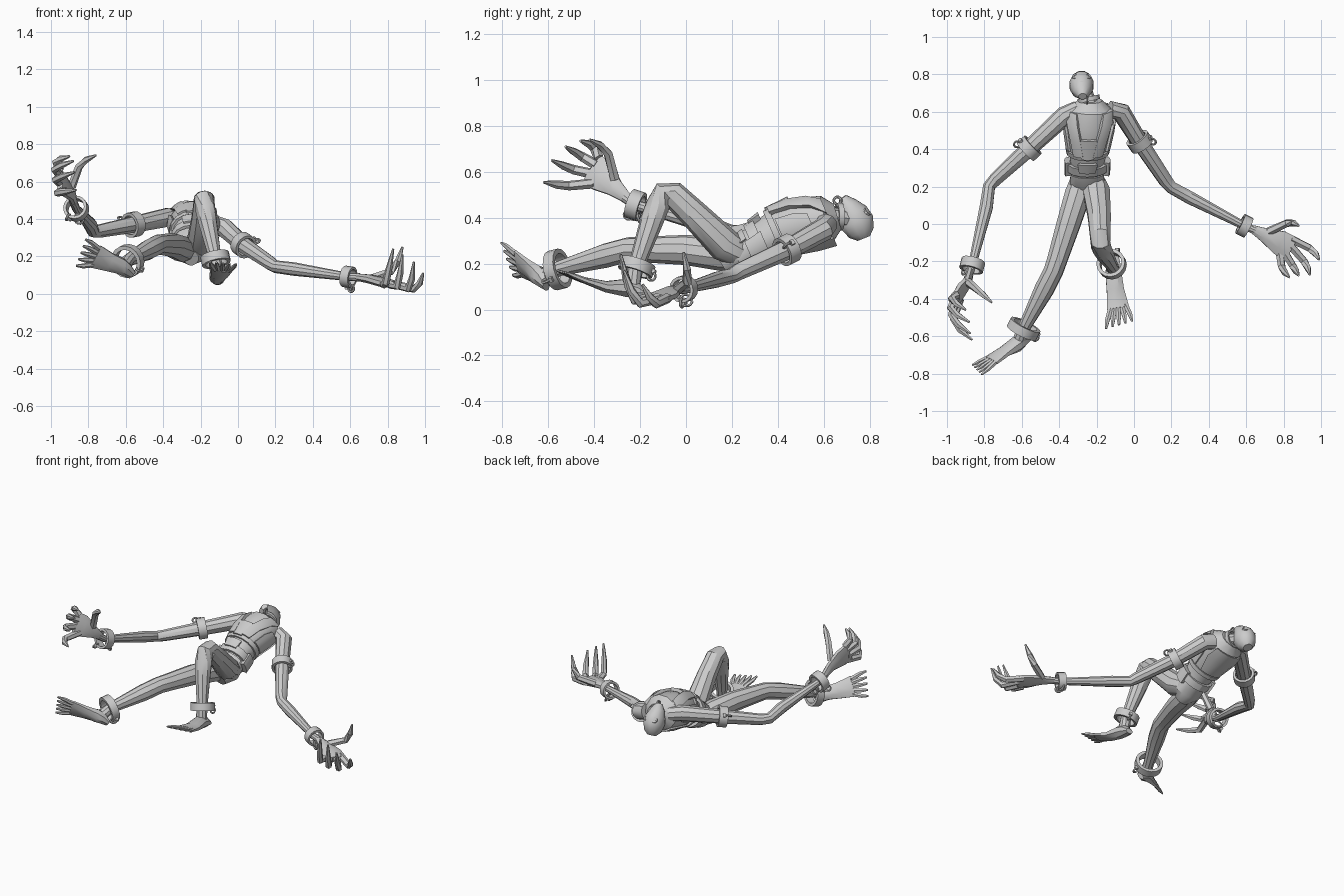
import bpy, bmesh, math
from mathutils import Vector as V


def finish(name, bm, angle=35):
    bmesh.ops.recalc_face_normals(bm, faces=bm.faces)
    me = bpy.data.meshes.new(name)
    bm.to_mesh(me)
    bm.free()
    me.shade_smooth()
    me.set_sharp_from_angle(angle=math.radians(angle))
    ob = bpy.data.objects.new(name, me)
    bpy.context.collection.objects.link(ob)
    return ob


def loft(name, stations, side=(0.31, 0.27, 0.91), n=8, angle=35):
    """Skin through stations (x, y, z, half width, half height); width runs along side."""
    bm = bmesh.new()
    pts = [V(s[:3]) for s in stations]
    rings = []
    for i, s in enumerate(stations):
        t = (pts[min(i + 1, len(pts) - 1)] - pts[max(i - 1, 0)]).normalized()
        u = V(side)
        u = (u - t * u.dot(t)).normalized()
        w = t.cross(u)
        h = s[4] if len(s) > 4 else s[3]
        ring = []
        for k in range(n):
            a = 2 * math.pi * (k + 0.5) / n
            ring.append(bm.verts.new(pts[i] + u * s[3] * math.cos(a) + w * h * math.sin(a)))
        rings.append(ring)
    for a, b in zip(rings, rings[1:]):
        for k in range(n):
            j = (k + 1) % n
            bm.faces.new((a[k], a[j], b[j], b[k]))
    bm.faces.new(rings[0])
    bm.faces.new(rings[-1])
    return finish(name, bm, angle)


def hoop(name, c, axis, profile, n=16):
    """Revolve a closed (radius, offset) profile about an axis."""
    bm = bmesh.new()
    c, axis = V(c), V(axis).normalized()
    u = axis.orthogonal().normalized()
    w = axis.cross(u)
    rings = [[bm.verts.new(c + (u * math.cos(a) + w * math.sin(a)) * r + axis * o) for r, o in profile]
             for a in (2 * math.pi * k / n for k in range(n))]
    m = len(profile)
    for k in range(n):
        a, b = rings[k], rings[(k + 1) % n]
        for i in range(m):
            j = (i + 1) % m
            bm.faces.new((a[i], a[j], b[j], b[i]))
    return finish(name, bm)


def link(name, c, axis, r=0.024, t=0.006):
    hoop(name, c, axis, [(r + t * math.cos(a), t * math.sin(a)) for a in
                         (math.pi * k / 3 for k in range(6))], 12)


def cuff(name, c, axis, r, w, hang=(0, 0, -1)):
    # Flat shackle band with a hinge lug and hanging link
    hoop(name, c, axis, [(r * 0.76, -w / 2), (r, -w / 2), (r, w / 2), (r * 0.76, w / 2)])
    c, ax = V(c), V(axis).normalized()
    h = V(hang)
    h = (h - ax * h.dot(ax)).normalized()
    lug = [tuple(c + h * r * f) + (w * 0.22, w * 0.3) for f in (0.85, 1.16)]
    loft(name + "_lug", lug, ax, 4)
    link(name + "_link", c + h * (r * 1.02) + ax * w * 0.5, ax.cross(h), 0.018)


# Torso, reclining with the chest facing up
TORSO = [(-.25, .16, .19, .04, .045), (-.25, .22, .225, .095, .08), (-.25, .32, .295, .09, .085),
         (-.245, .42, .345, .11, .11), (-.24, .53, .375, .13, .12), (-.235, .61, .39, .125, .112),
         (-.235, .66, .405, .065, .06)]
UP = V((0, -.4, .917))
loft("torso", TORSO, (1, 0, 0), 12)


def skin(s, a, off):
    i = min(int(s), len(TORSO) - 2)
    p = [x + (y - x) * (s - i) for x, y in zip(TORSO[i], TORSO[i + 1])]
    a = math.radians(a)
    return V(p[:3]) + V((1, 0, 0)) * (p[3] + off) * math.sin(a) + UP * (p[4] + off) * math.cos(a)


def panel(name, rows, thick=0.014, n=5):
    """Raised plate on the torso; rows of (station, start angle, end angle)."""
    bm = bmesh.new()
    grid = [[[bm.verts.new(skin(s, a + (b - a) * k / n, off)) for k in range(n + 1)]
             for s, a, b in rows] for off in (0.0, thick)]
    lo, hi = grid
    for i in range(len(rows) - 1):
        for k in range(n):
            for g in (lo, hi):
                bm.faces.new((g[i][k], g[i][k + 1], g[i + 1][k + 1], g[i + 1][k]))
        for k in (0, n):
            bm.faces.new((lo[i][k], lo[i + 1][k], hi[i + 1][k], hi[i][k]))
    for i in (0, len(rows) - 1):
        for k in range(n):
            bm.faces.new((lo[i][k], lo[i][k + 1], hi[i][k + 1], hi[i][k]))
    return finish(name, bm, 25)


# Harness: belts, shoulder straps, side and front plates
panel("waist_belt", [(1.7, -180, 180), (2.1, -180, 180)], .018, 16)
panel("rib_belt", [(2.6, -180, 180), (2.85, -180, 180)], .013, 16)
panel("belly_plate", [(1.9, -22, 22), (2.4, -26, 26)], .026)
panel("sternum_plate", [(2.7, -15, 15), (3.7, -18, 18)], .022)
panel("groin_plate", [(.3, -30, 30), (1, -60, 60), (1.6, -60, 60)], .012)
panel("back_plate", [(2.9, 140, 220), (4, 130, 230), (5, 135, 225)], .012)
for s in (-1, 1):
    panel("shoulder_strap", [(2.8, s * 12, s * 38), (3.6, s * 18, s * 44),
                             (4.5, s * 26, s * 55), (5.3, s * 35, s * 75)], .022)
    panel("side_plate", [(2.9, s * 60, s * 115), (3.7, s * 62, s * 115), (4.2, s * 70, s * 110)], .013)
    panel("hip_pouch", [(1.5, s * 70, s * 115), (2.2, s * 70, s * 115)], .03)

# Neck, collar and masked head tilted back
loft("neck", [(-.235, .62, .40, .05), (-.25, .68, .40, .038), (-.27, .73, .39, .04)])
hoop("collar", (-.242, .668, .405), (-.2, .9, 0), [(.047, -.012), (.06, -.012), (.06, .012), (.047, .012)])
link("collar_link", (-.25, .66, .475), (1, 0, 0), .016)
loft("head", [(-.28, .775, .31, .03, .03), (-.28, .765, .335, .055, .06), (-.28, .745, .38, .067, .078),
              (-.28, .728, .42, .062, .068), (-.278, .705, .455, .047, .045), (-.275, .682, .488, .022, .02)],
     (1, 0, 0), 12, 40)
for s in (-1, 1):
    hoop("eye_socket", (-.28 + s * .03, .787, .425), (s * .3, .7, .6),
         [(.011, -.008), (.021, -.008), (.019, .008), (.011, .006)], 10)
loft("nose", [(-.28, .785, .43, .006, .005), (-.278, .755, .463, .012, .01)], (1, 0, 0), 4)


def limb(name, pts, **kw):
    loft(name, pts, n=10, **kw)


# Arms
limb("left_arm", [(-.13, .61, .37, .05), (-.07, .60, .35, .052), (.03, .44, .26, .045),
                  (.17, .23, .165, .038), (.20, .195, .145, .034), (.30, .14, .132, .036),
                  (.59, -.01, .09, .022), (.65, -.035, .088, .022)])
limb("right_arm", [(-.30, .61, .40, .05), (-.37, .58, .41, .052), (-.56, .405, .37, .045),
                   (-.74, .24, .335, .036), (-.775, .20, .335, .034), (-.79, .09, .37, .037),
                   (-.865, -.22, .455, .022), (-.88, -.27, .49, .022)])
# Legs
limb("left_leg", [(-.22, .24, .24, .06), (-.20, .17, .28, .075), (-.185, .04, .41, .064),
                  (-.18, -.06, .505, .058), (-.18, -.095, .51, .053), (-.175, -.125, .45, .054),
                  (-.16, -.155, .37, .05), (-.12, -.22, .18, .034), (-.115, -.235, .11, .036)])
limb("right_leg", [(-.28, .24, .23, .06), (-.30, .16, .24, .072), (-.35, .0, .26, .066),
                   (-.41, -.19, .262, .056), (-.43, -.25, .262, .054), (-.48, -.35, .235, .054),
                   (-.585, -.55, .18, .034), (-.61, -.61, .15, .036)])

# Shackles on arms, wrists and ankles
cuff("left_arm_cuff", (.03, .44, .26), (.27, -.4, -.2), .066, .055, (1, 0, .3))
cuff("right_arm_cuff", (-.56, .405, .37), (-.4, -.37, -.08), .068, .055, (-1, 0, .3))
cuff("left_wrist_cuff", (.59, -.01, .09), (.4, -.2, -.06), .058, .05)
cuff("right_wrist_cuff", (-.865, -.22, .455), (-.2, -.75, .25), .065, .055, (-.6, 0, -1))
cuff("left_ankle_cuff", (-.12, -.215, .185), (.1, -.15, -.45), .078, .05, (.3, 1, 0))
cuff("right_ankle_cuff", (-.59, -.56, .175), (-.3, -.6, -.15), .088, .05, (1, 0, -.4))
link("left_wrist_chain", (.60, 0, .04), (1, .2, .4), .027)
link("right_wrist_chain", (-.85, -.2, .40), (.4, 1, .3), .027)


def digits(name, paths):
    for p in paths:
        r = (.023, .021, .018, .006)
        a, b, c = map(V, p)
        mid = b.lerp(c, .4) + (b - a) * .12
        loft(name, [tuple(q) + (w,) for q, w in zip((a, b, mid, c), r)], n=6)


# Left hand, palm up with curled fingers
loft("left_palm", [(.63, -.025, .09, .022, .02), (.70, -.06, .08, .042, .025),
                   (.78, -.10, .06, .072, .026), (.84, -.135, .048, .075, .02)], (.45, .8, 0))
digits("left_finger", [((.72, -.04, .085), (.82, .005, .12), (.88, -.01, .25)),
                       ((.84, -.08, .05), (.94, -.13, .026), (.99, -.19, .11)),
                       ((.84, -.12, .05), (.91, -.20, .028), (.94, -.27, .17)),
                       ((.81, -.16, .05), (.85, -.225, .04), (.88, -.275, .21)),
                       ((.78, -.16, .05), (.79, -.23, .06), (.83, -.285, .24))])
# Right hand, raised with fingers hooked inward
loft("right_palm", [(-.875, -.25, .48, .022, .02), (-.89, -.31, .53, .042, .025),
                    (-.93, -.365, .58, .075, .026), (-.955, -.41, .61, .08, .02)], (-.1, .45, .88))
digits("right_finger", [((-.89, -.31, .57), (-.85, -.34, .68), (-.76, -.42, .74)),
                        ((-.93, -.40, .55), (-.965, -.51, .54), (-.865, -.62, .555)),
                        ((-.95, -.40, .59), (-.975, -.49, .61), (-.875, -.585, .65)),
                        ((-.95, -.39, .63), (-.98, -.45, .665), (-.88, -.525, .71)),
                        ((-.95, -.38, .66), (-.975, -.40, .705), (-.90, -.46, .735))])


def foot(name, stations, tip_a, tip_b):
    a, b = V(tip_a), V(tip_b)
    side = (b - a).normalized()
    loft(name, stations, side)
    ball = V(stations[-1][:3])
    for k in range(5):
        f = k / 4
        root = ball + side * (stations[-1][3] - .012) * (2 * f - 1)
        tip = a.lerp(b, f)
        r0 = ball.lerp(root, .9) + (ball - tip) * .08
        loft(name + "_toe", [tuple(r0) + (.016, .013), tuple(root.lerp(tip, .55)) + (.014, .011),
                             tuple(tip) + (.007, .005)], side, 6)


# Feet, long and flat with spread toes
foot("left_foot", [(-.105, -.17, .06, .025, .015), (-.11, -.21, .08, .04, .035), (-.11, -.26, .095, .046, .042),
                   (-.10, -.35, .10, .05, .026), (-.085, -.45, .13, .064, .014)],
     (-.15, -.56, .17), (-.01, -.52, .16))
foot("right_foot", [(-.565, -.61, .10, .025, .015), (-.60, -.625, .13, .04, .035), (-.63, -.645, .15, .046, .042),
                    (-.69, -.68, .17, .055, .026), (-.765, -.73, .20, .072, .014)],
     (-.815, -.805, .29), (-.865, -.755, .15))
